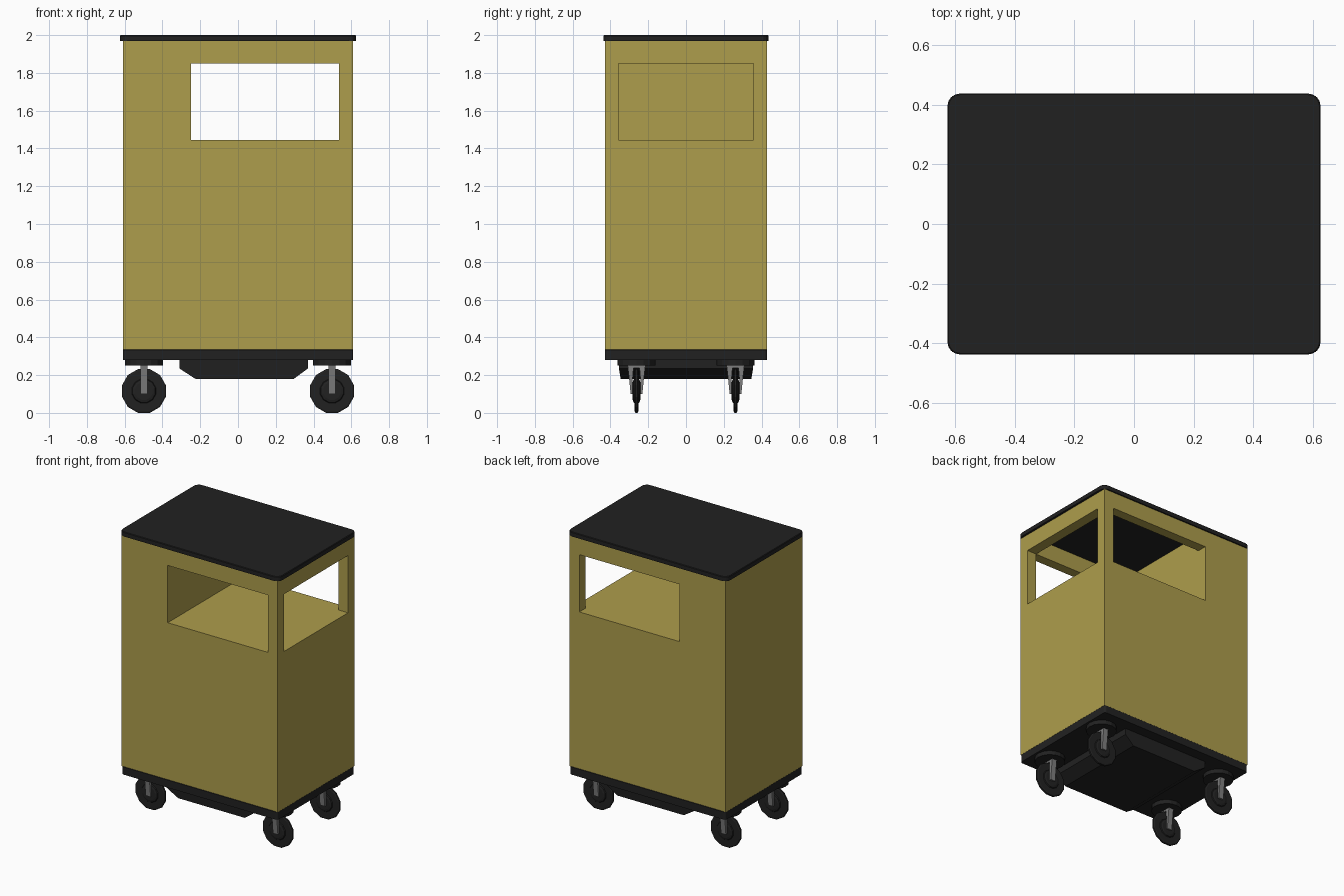
import bpy, bmesh, math
from mathutils import Matrix

if "Cube" in bpy.data.objects:
    bpy.data.objects.remove(bpy.data.objects["Cube"])


def material(name, colour):
    m = bpy.data.materials.new(name)
    m.diffuse_color = (*colour, 1)
    m.use_nodes = True
    m.node_tree.nodes["Principled BSDF"].inputs["Base Color"].default_value = m.diffuse_color
    return m


OCHRE = material("ochre panel", (0.423, 0.337, 0.072))
BLACK = material("black plastic", (0.0155, 0.0155, 0.0155))
STEEL = material("grey steel", (0.21, 0.21, 0.21))


def finish(name, bm, mat, loc=(0, 0, 0)):
    bmesh.ops.recalc_face_normals(bm, faces=bm.faces[:])
    me = bpy.data.meshes.new(name)
    bm.to_mesh(me)
    bm.free()
    me.materials.append(mat)
    ob = bpy.data.objects.new(name, me)
    ob.location = loc
    bpy.context.collection.objects.link(ob)
    return ob


def extrude(bm, points, vec):
    """Closed prism from a planar outline."""
    f = bm.faces.new([bm.verts.new(p) for p in points])
    new = bmesh.ops.extrude_face_region(bm, geom=[f], use_keep_orig=True)["geom"]
    bmesh.ops.translate(bm, vec=vec, verts=[v for v in new if isinstance(v, bmesh.types.BMVert)])


def rounded_slab(name, hx, hy, z0, z1, r, edge):
    """Plate with rounded upright corners and a small top chamfer."""
    bm = bmesh.new()
    pts = []
    for cx, cy, start in ((1, 1, 0), (-1, 1, 90), (-1, -1, 180), (1, -1, 270)):
        for i in range(5):
            a = math.radians(start + i * 22.5)
            pts.append((cx * (hx - r) + r * math.cos(a), cy * (hy - r) + r * math.sin(a), z0))
    extrude(bm, pts, (0, 0, z1 - z0))
    rim = [e for e in bm.edges if all(abs(v.co.z - z1) < 1e-5 for v in e.verts)]
    bmesh.ops.bevel(bm, geom=rim, offset=edge, segments=1, affect='EDGES')
    return finish(name, bm, BLACK)


# Cabinet: hollow top bay open to the front, right and back, made from grid cells
X = (-0.61, -0.25, 0.535, 0.61)
Y = (-0.428, -0.358, 0.358, 0.428)
Z = (0.335, 1.445, 1.85, 1.97)
empty = {(1, 1, 1), (1, 1, 2), (1, 0, 1), (1, 2, 1), (2, 1, 1)}


def solid(c):
    return all(0 <= k < 3 for k in c) and tuple(c) not in empty


bm = bmesh.new()
for n in range(27):
    cell = (n % 3, n // 3 % 3, n // 9)
    if not solid(cell):
        continue
    for axis in range(3):
        for side in (0, 1):
            near = list(cell)
            near[axis] += 2 * side - 1
            if solid(near):
                continue
            quad = []
            for du, dv in ((0, 0), (1, 0), (1, 1), (0, 1)):
                p = list(cell)
                p[axis] += side
                p[(axis + 1) % 3] += du
                p[(axis + 2) % 3] += dv
                quad.append(bm.verts.new((X[p[0]], Y[p[1]], Z[p[2]])))
            bm.faces.new(quad)
bmesh.ops.remove_doubles(bm, verts=bm.verts[:], dist=1e-5)
finish("cabinet_body", bm, OCHRE)

# Lid and base plate
rounded_slab("lid", 0.625, 0.437, 1.968, 2.0, 0.042, 0.004)
rounded_slab("base_plate", 0.61, 0.43, 0.28, 0.34, 0.015, 0.006)

# Tray hanging under the base
bm = bmesh.new()
outline = [(-0.31, 0.285), (-0.31, 0.235), (-0.225, 0.18), (0.295, 0.18), (0.37, 0.235), (0.37, 0.285)]
extrude(bm, [(x, -0.355, z) for x, z in outline], (0, 0.71, 0))
for v in bm.verts:
    if v.co.z < 0.2:
        v.co.y *= 0.975
finish("under_tray", bm, BLACK)

# Casters
SIDES = 12
R = 0.12
AXLE = R * math.cos(math.pi / SIDES)


def wheel(name, loc):
    bm = bmesh.new()
    prof = [(0.001, -0.02), (0.048, -0.02), (0.062, -0.016), (0.066, -0.01), (0.112, -0.01), (R, -0.006)]
    prof += [(r, -y) for r, y in reversed(prof)]
    rings = []
    for i in range(SIDES):
        a = 2 * math.pi * (i + 0.5) / SIDES
        rings.append([bm.verts.new((r * math.sin(a), y, r * math.cos(a))) for r, y in prof])
    for i in range(SIDES):
        a, b = rings[i], rings[(i + 1) % SIDES]
        for j in range(len(prof) - 1):
            bm.faces.new((a[j], b[j], b[j + 1], a[j + 1]))
    finish(name, bm, BLACK, loc)


def fork(name, loc):
    bm = bmesh.new()
    for s in (-1, 1):
        leg = [(0.015, 0.25), (0.047, 0.25), (0.04, 0.19), (0.031, 0.10), (0.02, 0.10), (0.02, 0.19)]
        extrude(bm, [(-0.019, s * y, z) for y, z in leg], (0.038, 0, 0))
    extrude(bm, [(-0.019, y, z) for y, z in ((-0.02, 0.238), (0.02, 0.238), (0.02, 0.252), (-0.02, 0.252))],
            (0.038, 0, 0))
    finish(name, bm, STEEL, loc)


def swivel_plate(name, loc):
    bm = bmesh.new()
    bmesh.ops.create_cone(bm, cap_ends=True, segments=16, radius1=0.1, radius2=0.1, depth=0.033,
                          matrix=Matrix.Translation((0, 0, 0.2665)))
    finish(name, bm, BLACK, loc)


for sx, xn in ((-1, "left"), (1, "right")):
    for sy, yn in ((-1, "front"), (1, "back")):
        x, y = sx * 0.498, sy * 0.262
        wheel(f"wheel_{yn}_{xn}", (x, y, AXLE))
        fork(f"caster_fork_{yn}_{xn}", (x, y, 0))
        swivel_plate(f"caster_plate_{yn}_{xn}", (x, y, 0))
